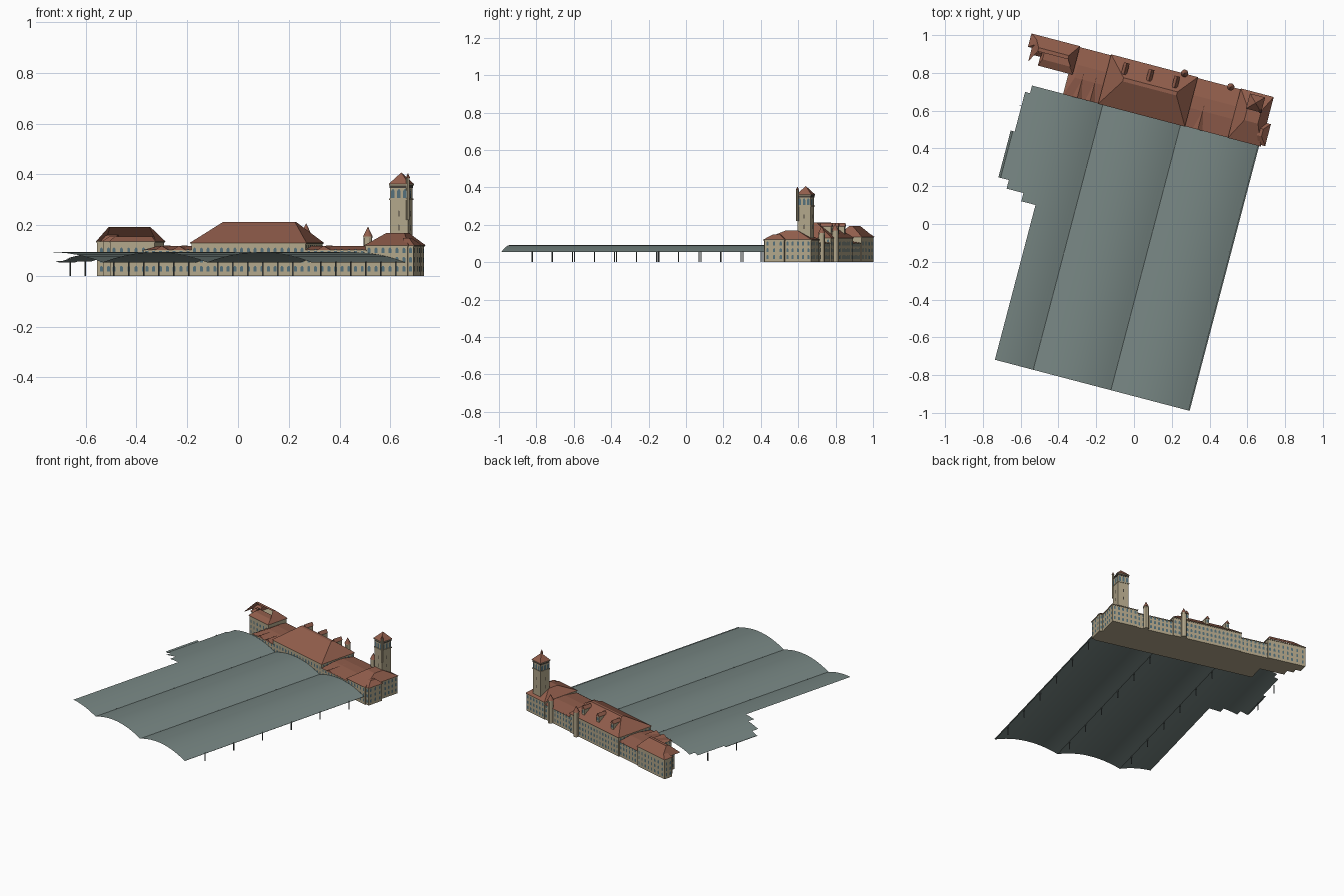
import bpy, bmesh, math

if "Cube" in bpy.data.objects:
    bpy.data.objects.remove(bpy.data.objects["Cube"])

TURN = math.radians(-14.7)   # whole station is turned on its site


def material(name, rgb):
    m = bpy.data.materials.new(name)
    lin = [((c / 255 + 0.055) / 1.055) ** 2.4 for c in rgb]
    m.diffuse_color = (*lin, 1)
    m.use_nodes = True
    m.node_tree.nodes["Principled BSDF"].inputs["Base Color"].default_value = m.diffuse_color
    return m


STONE = material("cream stone", (178, 166, 138))
TILE = material("red roof tile", (146, 94, 76))
SHED = material("grey green metal", (118, 133, 130))
GLASS = material("blue glass", (84, 112, 122))
DARK = material("dark trim", (66, 62, 56))
POST = material("post steel", (84, 92, 92))


def add(name, verts, faces, mat, smooth=False):
    me = bpy.data.meshes.new(name)
    me.from_pydata(verts, [], faces)
    bm = bmesh.new()
    bm.from_mesh(me)
    bmesh.ops.remove_doubles(bm, verts=bm.verts, dist=1e-5)
    bm.to_mesh(me)
    bm.free()
    me.materials.append(mat)
    ob = bpy.data.objects.new(name, me)
    ob.rotation_euler.z = TURN
    bpy.context.collection.objects.link(ob)
    if smooth:
        me.shade_smooth()
        me.set_sharp_from_angle(angle=math.radians(30))
    return ob


def taper(name, low, z0, high, z1, mat, skip=()):
    """Solid between two rectangles (a0, a1, b0, b1)."""
    ring = lambda r, z: [(r[0], r[2], z), (r[1], r[2], z), (r[1], r[3], z), (r[0], r[3], z)]
    faces = [(3, 2, 1, 0), (4, 5, 6, 7), (0, 1, 5, 4), (1, 2, 6, 5), (2, 3, 7, 6), (3, 0, 4, 7)]
    return add(name, ring(low, z0) + ring(high, z1),
               [f for i, f in enumerate(faces) if i not in skip], mat)


def box(name, r, z0, z1, mat):
    return taper(name, r, z0, r, z1, mat)


def grow(r, d):
    return (r[0] - d, r[1] + d, r[2] - d, r[3] + d)


def cylinder(name, a, b, r0, r1, z0, z1, mat, n=12):
    ring = lambda r, z: [(a + r * math.cos(2 * math.pi * i / n),
                          b + r * math.sin(2 * math.pi * i / n), z) for i in range(n)]
    sides = [(i, (i + 1) % n, n + (i + 1) % n, n + i) for i in range(n)]
    return add(name, ring(r0, z0) + ring(r1, z1),
               sides + [tuple(range(n - 1, -1, -1)), tuple(range(n, 2 * n))], mat, True)


def windows(name, start, end, rows, step=0.026, w=0.012, h=0.022, mat=GLASS):
    """Arched panes along a wall; outside is to the right of start -> end."""
    (x0, y0), (x1, y1) = start, end
    length = math.hypot(x1 - x0, y1 - y0)
    dx, dy = (x1 - x0) / length, (y1 - y0) / length
    count = max(1, int((length - 0.008) / step))
    shape = [(-.5, -.5), (.5, -.5), (.5, .25), (.25, .45), (0, .5), (-.25, .45), (-.5, .25)]
    verts, faces = [], []
    for z in rows:
        for i in range(count):
            mid = length * (i + 0.5) / count
            faces.append(tuple(range(len(verts), len(verts) + len(shape))))
            for u, v in shape:
                t = mid + u * w
                verts.append((x0 + dx * t + dy * 0.0015, y0 + dy * t - dx * 0.0015, z + v * h))
    add(name, verts, faces, mat)


# Train shed: three vaults in cross-section, with a stepped left edge
VALLEY, BAY, RIGHT = 0.53, 0.425, 0.536


def shed_z(a):
    t = ((VALLEY - a) / BAY) % 1 * 2 - 1
    return 0.053 + 0.04 * (1 - t * t)


strips = [(-.882, -.035, -.53), (-.035, .01, -.608), (.01, .057, -.70),
          (.057, .313, -.757), (.313, .53, -.735), (.53, .572, -.708)]
verts, faces = [], []
for b0, b1, left in strips:
    cuts = [VALLEY - BAY * k / 12 for k in range(0, 40)]
    cuts = [left] + sorted(a for a in cuts if a > left + .002) + [RIGHT]
    for p, q in zip(cuts, cuts[1:]):
        n = len(verts)
        verts += [(p, b0, shed_z(p)), (q, b0, shed_z(q)), (q, b1, shed_z(q)), (p, b1, shed_z(p))]
        faces.append((n, n + 1, n + 2, n + 3))
add("shed_roof", verts, faces, SHED, True)

# Shed posts under every valley
for row, a in enumerate((.524, .105, -.32, -.742)):
    for k in range(6):
        b = -.712 + .233 * k
        if row == 3 and b < .1:
            continue
        box("shed_post", (a - .0025, a + .0025, b - .0025, b + .0025), 0, .056, POST)

# Station walls: name, rectangle, wall height
FRONT, BACK = .572, .833
blocks = [("left_link", (-.535, -.34, FRONT, BACK - .006), .102),
          ("centre_block", (-.34, .125, FRONT, BACK), .13),
          ("right_link", (.125, .37, FRONT, BACK - .006), .102),
          ("right_block", (.37, .54, FRONT, BACK), .12),
          ("end_bay", (.54, .562, FRONT + .008, .69), .12),
          ("left_wing", (-.70, -.52, .687, BACK), .135),
          ("left_wing_step", (-.74, -.70, .735, BACK), .135),
          ("left_wing_end", (-.776, -.74, .77, BACK), .135)]
for name, r, h in blocks:
    box(name + "_walls", r, 0, h, STONE)
    box(name + "_cornice", grow(r, .003), h - .004, h, STONE)
    rows = [.028, .064, .094] if h < .115 else [.028, .064, .1]
    a0, a1, b0, b1 = r
    windows(name + "_front_windows", (a0, b0), (a1, b0), rows)
    windows(name + "_back_windows", (a1, b1), (a0, b1), rows)
    if name in ("right_block", "end_bay"):
        windows(name + "_side_windows", (a1, b0), (a1, b1), rows)
    if name.startswith("left_wing") or name == "left_link":
        windows(name + "_side_windows", (a0, b1), (a0, b0), rows)
    if name == "centre_block":
        windows("centre_left_attic", (a0, b1), (a0, b0), [.115], h=.012)
        windows("centre_right_attic", (a1, b0), (a1, b1), [.115], h=.012)

# Hipped roofs
taper("left_link_roof", (-.535, -.34, FRONT - .003, BACK), .102,
      (-.5, -.34, .67, .74), .118, TILE)
taper("right_link_roof", (.125, .37, FRONT - .003, BACK), .102,
      (.125, .37, .67, .74), .118, TILE)
taper("centre_roof", grow((-.34, .125, FRONT, BACK), .005), .13,
      (-.25, .045, .715, .735), .211, TILE)
taper("right_roof", grow((.37, .54, FRONT, BACK), .005), .12,
      (.425, .5, .68, .75), .168, TILE)
taper("end_bay_roof", (.53, .567, FRONT + .003, .695), .12,
      (.51, .535, .62, .66), .148, TILE)

# Left wing roof: rear slope stands high, front is a low skirt left open above
taper("left_wing_roof", (-.76, -.515, .69, .838), .135,
      (-.725, -.56, .755, .775), .192, TILE, skip=(0, 2))
taper("left_wing_skirt", (-.705, -.515, .682, .77), .135,
      (-.69, -.54, .72, .765), .155, TILE)
taper("left_wing_end_roof", (-.781, -.70, .765, .838), .135,
      (-.74, -.70, .79, .81), .16, TILE)
taper("left_wing_step_roof", (-.745, -.70, .73, .77), .135,
      (-.72, -.70, .75, .77), .155, TILE)

# Small cross gables on the links
for a in (-.46, -.39, .2):
    add("cross_gable", [(a - .03, FRONT - .003, .1), (a + .03, FRONT - .003, .1),
                        (a, FRONT - .003, .118), (a, .70, .119), (a - .03, .70, .1), (a + .03, .70, .1)],
        [(0, 1, 2), (1, 5, 3, 2), (0, 2, 3, 4)], TILE)

# Dormers on the rear slope
for a in (-.253, -.117, .024):
    r = (a - .012, a + .012, .755, .812)
    box("dormer_walls", r, .14, .19, STONE)
    taper("dormer_roof", grow(r, .003), .19, (a - .0005, a + .0005, .752, .815), .21, TILE)
    windows("dormer_window", (r[1], r[3]), (r[0], r[3]), [.172], w=.014)

# Round stair turrets on the rear wall
for a, b, top in ((.057, .84, .168), (.311, .832, .155)):
    cylinder("turret", a, b, .017, .017, 0, top, STONE)
    cylinder("turret_band", a, b, .0185, .0185, top - .006, top, STONE)
    cylinder("turret_cap", a, b, .0195, .0005, top, top + .038, TILE)

# Clock tower
ta, tb, th = .46, .783, .0365
sq = lambda d: (ta - d, ta + d, tb - d, tb + d)
box("tower_shaft", sq(th), 0, .345, STONE)
box("tower_ledge", sq(th + .003), .298, .304, STONE)
box("tower_frieze", sq(th + .001), .345, .358, DARK)
box("tower_cornice", sq(th + .004), .356, .361, STONE)
taper("tower_roof", sq(th + .005), .361, sq(.001), .406, TILE)
corners = [(ta - th, tb - th), (ta + th, tb - th), (ta + th, tb + th), (ta - th, tb + th)]
for i in range(4):
    p, q = corners[i], corners[(i + 1) % 4]
    windows("belfry_opening", p, q, [.324], step=.021, w=.014, h=.036)
    windows("tower_slit", p, q, [.19, .245], step=.06, w=.005, h=.024, mat=DARK)
cylinder("tower_stair_turret", ta + th, tb - th, .007, .007, .22, .385, STONE, 8)
cylinder("tower_stair_cap", ta + th, tb - th, .009, .0005, .385, .404, TILE, 8)
